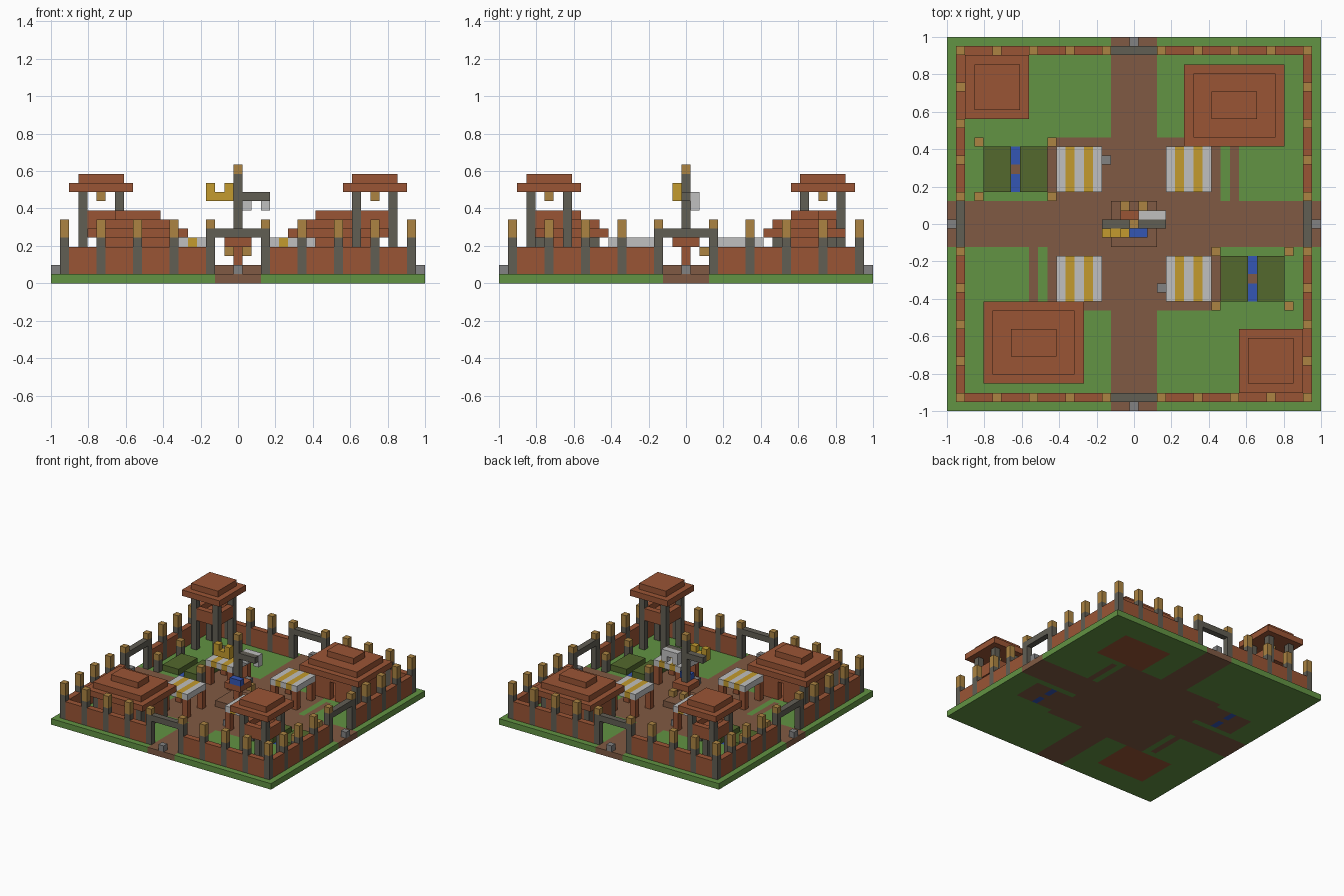
import bpy, bmesh

cube = bpy.data.objects.get("Cube")
if cube:
    bpy.data.objects.remove(cube, do_unlink=True)

U = 2 / 41          # block size


def material(name, hexcode):
    rgb = [int(hexcode[i:i + 2], 16) / 255 for i in (0, 2, 4)]
    col = [c / 12.92 if c < 0.04045 else ((c + 0.055) / 1.055) ** 2.4 for c in rgb] + [1]
    m = bpy.data.materials.new(name)
    m.diffuse_color = col
    m.use_nodes = True
    node = next(n for n in m.node_tree.nodes if n.type == 'BSDF_PRINCIPLED')
    node.inputs["Base Color"].default_value = col
    return m


GRASS = material("grass_green", "629343")
PATH = material("path_brown", "805A43")
BRICK = material("brick_red", "9A5535")
TIMBER = material("dark_timber", "615E54")
LAMP = material("lamp_gold", "AC8442")
YELLOW = material("cloth_yellow", "C39B2E")
SILVER = material("cloth_silver", "C0C0C0")
CROP = material("crop_olive", "53682D")
BLUE = material("water_blue", "3456B4")
STONE = material("stone_grey", "828282")


def build(name, mat, boxes):
    """One object from boxes; x and y ranges count whole blocks, z runs bottom to top."""
    bm = bmesh.new()
    for (x0, x1), (y0, y1), (z0, z1) in boxes:
        x0, x1 = sorted((x0, x1))
        y0, y1 = sorted((y0, y1))
        verts = bmesh.ops.create_cube(bm, size=1)["verts"]
        for v in verts:
            v.co.x = ((x0 + x1) / 2 + v.co.x * (x1 - x0 + 1)) * U
            v.co.y = ((y0 + y1) / 2 + v.co.y * (y1 - y0 + 1)) * U
            v.co.z = ((z0 + z1) / 2 + v.co.z * (z1 - z0)) * U
    mesh = bpy.data.meshes.new(name)
    bm.to_mesh(mesh)
    bm.free()
    mesh.materials.append(mat)
    obj = bpy.data.objects.new(name, mesh)
    bpy.context.collection.objects.link(obj)
    return obj


def column(x, y, z0, z1):
    return ((x, x), (y, y), (z0, z1))


def layer(cx, cy, rx, ry, z0, z1):
    return ((cx - rx, cx + rx), (cy - ry, cy + ry), (z0, z1))


# Ground: a block grid coloured by plan position
def ground_colour(x, y):
    x, y = max(-20, min(20, x)), max(-20, min(20, y))
    if y > 0:                       # the layout repeats after a half turn
        x, y = -x, -y
    if abs(x + 11) <= 4 and abs(y + 13) <= 3:
        return 2
    if abs(x - 13) <= 3 and abs(y + 6) <= 2:
        return 3 if x == 13 and y != -6 else 1
    if abs(x) <= 2 or abs(y) <= 2 or (abs(x) <= 9 and abs(y) <= 9):
        return 1
    return 1 if x == -11 and -9 < y < 0 else 0


bm = bmesh.new()
bmesh.ops.create_grid(bm, x_segments=41, y_segments=41, size=1)
top = bmesh.ops.extrude_face_region(bm, geom=bm.faces[:])["geom"]
for v in top:
    if isinstance(v, bmesh.types.BMVert):
        v.co.z = U
bmesh.ops.recalc_face_normals(bm, faces=bm.faces[:])
for f in bm.faces:
    c = f.calc_center_median()
    f.material_index = ground_colour(round(c.x / U), round(c.y / U))
mesh = bpy.data.meshes.new("ground")
bm.to_mesh(mesh)
bm.free()
for m in (GRASS, PATH, BRICK, BLUE):
    mesh.materials.append(m)
bpy.context.collection.objects.link(bpy.data.objects.new("ground", mesh))

# Perimeter: brick panels between timber posts, lamps on top, four gates
stops = (3, 7, 11, 15, 19)
panels, posts, lamps, beams, stones = [], set(), set(), [], []
for side in (-1, 1):
    for end in (-1, 1):
        for a, b in zip(stops, stops[1:]):
            run = (end * (a + 1), end * (b - 1))
            panels += [(run, (19 * side,) * 2, (1, 4)), ((19 * side,) * 2, run, (1, 4))]
        for s in stops:
            for x, y in ((end * s, 19 * side), (19 * side, end * s)):
                posts.add(column(x, y, 1, 6 if s == 3 else 5))
                lamps.add(column(x, y, 6 if s == 3 else 5, 7))
    beams += [((-2, 2), (19 * side,) * 2, (5, 6)), ((19 * side,) * 2, (-2, 2), (5, 6))]
    stones += [column(0, 20 * side, 1, 2), column(20 * side, 0, 1, 2), column(-3 * side, 7 * side, 1, 2)]
build("wall_panels", BRICK, panels)
build("wall_posts", TIMBER, posts)
build("wall_lamps", LAMP, lamps)
build("gate_beams", TIMBER, beams)
build("marker_stones", STONE, stones)


# Houses: walls with a doorway, timber corners, stepped roof
def house(label, s):
    cx, cy = 11 * s, 13 * s
    door, back = cy - 3 * s, cy + 3 * s
    build(label + "_walls", BRICK, [
        ((cx - 3, cx - 1), (door, door), (1, 5)), ((cx + 1, cx + 3), (door, door), (1, 5)),
        ((cx, cx), (door, door), (4, 5)), ((cx - 3, cx + 3), (back, back), (1, 5)),
        ((cx - 4,) * 2, (cy - 2, cy + 2), (1, 5)), ((cx + 4,) * 2, (cy - 2, cy + 2), (1, 5))])
    build(label + "_corners", TIMBER,
          [column(cx + i, cy + j, 1, 5) for i in (-4, 4) for j in (-3, 3)])
    build(label + "_roof", BRICK, [layer(cx, cy, 5, 4, 5, 6), layer(cx, cy, 4, 3, 6, 7),
                                   layer(cx, cy, 2, 1, 7, 8)])


# Watchtowers: four legs, railed platform, roof and hanging lamp
def tower(label, cx, cy):
    build(label + "_legs", TIMBER,
          [column(cx + i, cy + j, 1, 10) for i in (-2, 2) for j in (-2, 2)])
    rails = [((cx - 1, cx + 1), (cy + d,) * 2, (6, 8)) for d in (-2, 2)]
    rails += [((cx + d,) * 2, (cy - 1, cy + 1), (6, 8)) for d in (-2, 2)]
    build(label + "_platform", BRICK, rails + [layer(cx, cy, 1, 1, 6, 7)])
    build(label + "_roof", BRICK, [layer(cx, cy, 3, 3, 10, 11), layer(cx, cy, 2, 2, 11, 12)])
    build(label + "_lamp", LAMP, [column(cx, cy, 9, 10)])


# Crop fields: two beds beside a water channel, lamp posts at the corners
def field(label, cx, cy):
    build(label + "_crops", CROP, [((cx + a, cx + b), (cy - 2, cy + 2), (1, 2))
                                   for a, b in ((-3, -1), (1, 3))])
    corners = [(cx + i, cy + j) for i in (-4, 4) for j in (-3, 3)]
    build(label + "_posts", TIMBER, [column(x, y, 1, 3) for x, y in corners])
    build(label + "_lamps", LAMP, [column(x, y, 3, 4) for x, y in corners])


# Market stalls: legs under a striped awning
def stall(label, cx, cy):
    build(label + "_legs", BRICK, [column(cx + i, cy + j, 1, 4) for i in (-2, 2) for j in (-2, 2)])
    for stripe, mat, offsets in (("silver", SILVER, (-2, 0, 2)), ("yellow", YELLOW, (-1, 1))):
        build(label + "_" + stripe + "_awning", mat,
              [((cx + i,) * 2, (cy - 2, cy + 2), (4, 5)) for i in offsets])


for s, end in ((-1, "front"), (1, "back")):
    house(end + "_house", s)
    tower(end + "_tower", -15 * s, 15 * s)
    field(end + "_field", -13 * s, 6 * s)
    for sx, side in ((1, "left"), (-1, "right")):
        stall(end + "_" + side + "_stall", 6 * sx, 6 * s)

# Central signpost with banners
build("plaza_step", PATH, [layer(0, 0, 2, 2, 1, 2)])
build("signpost_base", BRICK, [column(0, 0, 2, 4), layer(0, 0, 1, 1, 4, 5)])
build("signpost_pole", TIMBER, [column(0, 0, 5, 12), ((-3, -1), (0, 0), (9, 10)),
                                ((1, 3), (0, 0), (9, 10))])
build("signpost_lamps", LAMP, [column(0, 0, 12, 13), column(-1, 2, 3, 4), column(1, 2, 3, 4)])
build("yellow_banner", YELLOW, [((-3, -1), (-1, -1), (9, 10)), column(-3, -1, 10, 11),
                                column(-1, -1, 10, 11)])
build("silver_banner", SILVER, [((1, 3), (1, 1), (9, 10)), column(1, 1, 8, 9), column(3, 1, 8, 9)])
build("blue_banner", BLUE, [((0, 1), (-1, -1), (5, 6))])
